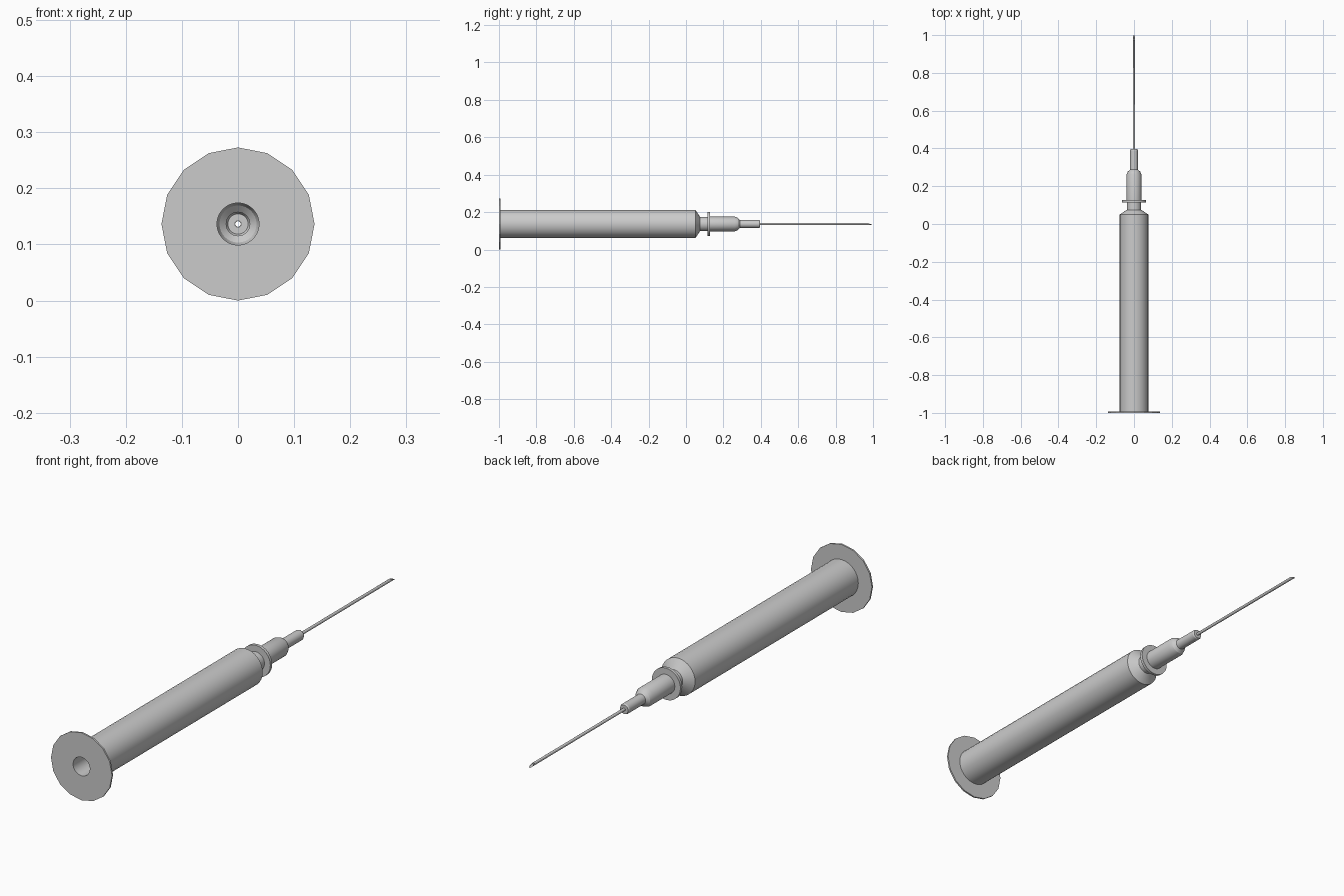
import bpy, bmesh, math

if "Cube" in bpy.data.objects:
    bpy.data.objects.remove(bpy.data.objects["Cube"])

AXIS_Z = 0.1365  # height of the syringe axis above the ground


def lathe(name, profile, sides=32, smooth=True, bevel=None, facet_ring=False):
    """Revolve (radius, y) points about the y axis.
    bevel: shear slope applied to points at y = 0.985 (needle tip).
    facet_ring: pull alternate outer points onto the chords of a 16-gon."""
    bm = bmesh.new()
    rings = []
    for r, y in profile:
        ring = []
        for i in range(sides):
            a = 2 * math.pi * i / sides
            rr = r
            if facet_ring and r > 0.1 and i % 2:
                rr = r * math.cos(2 * math.pi / sides)
            z = rr * math.cos(a)
            yy = y - z * bevel if bevel and y == 0.985 else y
            ring.append(bm.verts.new((rr * math.sin(a), yy, AXIS_Z + z)))
        rings.append(ring)
    for a, b in zip(rings, rings[1:]):
        for i in range(sides):
            j = (i + 1) % sides
            bm.faces.new((a[i], a[j], b[j], b[i]))
    bmesh.ops.remove_doubles(bm, verts=bm.verts, dist=1e-6)
    bmesh.ops.recalc_face_normals(bm, faces=bm.faces)
    me = bpy.data.meshes.new(name)
    bm.to_mesh(me)
    bm.free()
    ob = bpy.data.objects.new(name, me)
    bpy.context.collection.objects.link(ob)
    if smooth:
        bpy.ops.object.select_all(action='DESELECT')
        ob.select_set(True)
        bpy.context.view_layer.objects.active = ob
        bpy.ops.object.shade_smooth_by_angle(angle=math.radians(25))
    return ob


# Sixteen-sided finger flange with a round opening
lathe("finger_flange",
      [(0.0375, -1.0), (0.1365, -1.0), (0.1365, -0.993), (0.0375, -0.993)],
      smooth=False, facet_ring=True)

# Barrel: inner bore, outer wall, shoulder and neck
lathe("barrel",
      [(0.0375, -1.0), (0.0375, 0.075), (0.0375, 0.115)])
lathe("barrel_wall",
      [(0.0755, -0.994), (0.0755, 0.05), (0.038, 0.075), (0.038, 0.115)])

# Needle hub: collar, body, taper and tip
lathe("needle_hub",
      [(0.0375, 0.115), (0.064, 0.115), (0.064, 0.127), (0.039, 0.127),
       (0.039, 0.262), (0.033, 0.277), (0.021, 0.288), (0.021, 0.39),
       (0.018, 0.396), (0.006, 0.396)])

# Hollow needle with a slanted tip
lathe("needle",
      [(0.005, 0.38), (0.006, 0.38), (0.006, 0.985), (0.005, 0.985),
       (0.005, 0.38)], sides=16, bevel=2.5)
